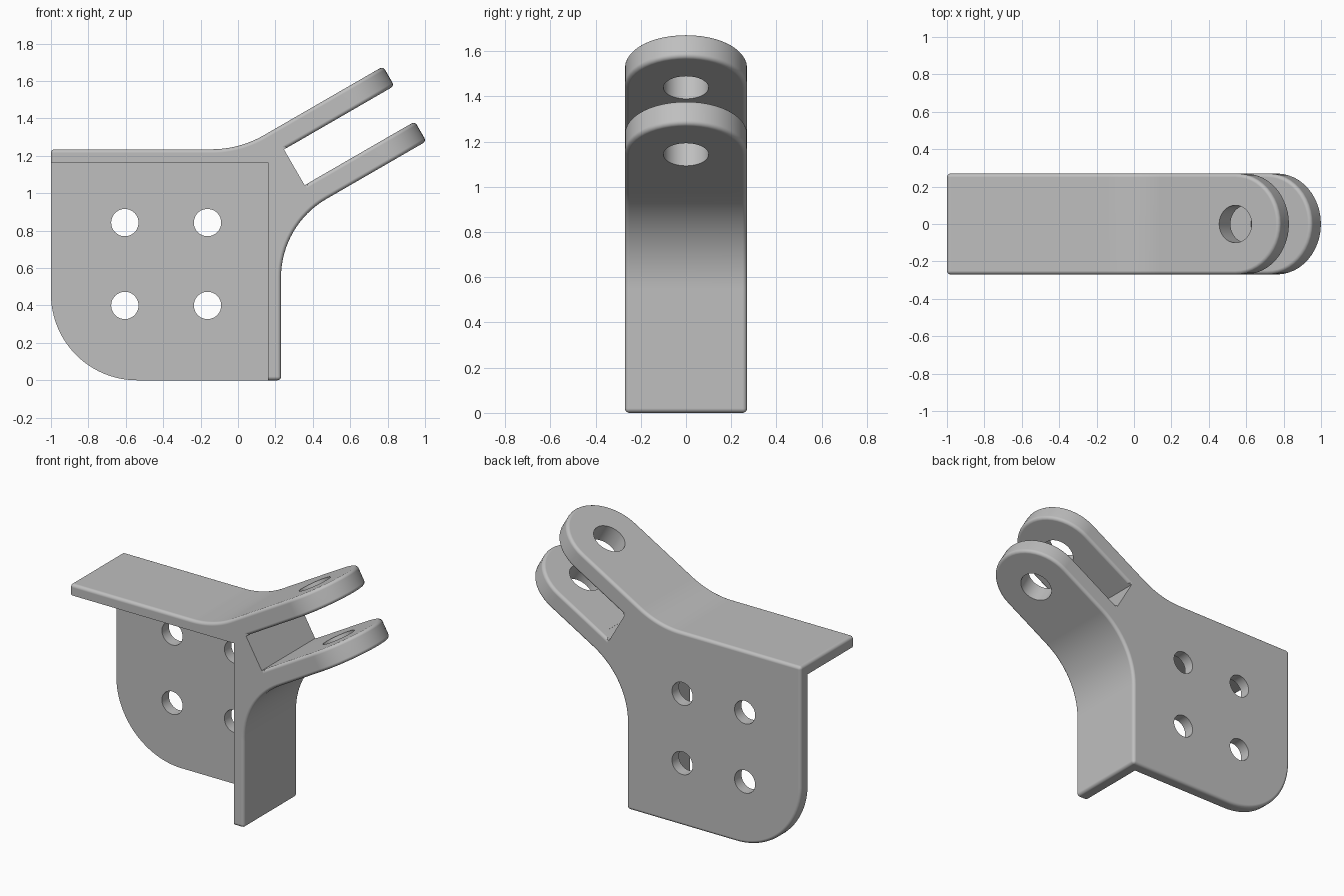
import bpy, bmesh, math
from mathutils import Vector, Matrix

if "Cube" in bpy.data.objects:
    bpy.data.objects.remove(bpy.data.objects["Cube"])

HALF = 0.27                      # half depth, also the lug end radius
TILT = math.radians(30)
U = Vector((math.cos(TILT), 0, math.sin(TILT)))     # along the lugs
N = Vector((math.sin(TILT), 0, -math.cos(TILT)))    # across the lugs
A = Vector((0.542, 0, 1.543))                       # pin axis on the upper lug
LUG, GAP, SPAN = 0.12, 0.34, 0.462


def lug_point(s, t):
    p = A + U * s + N * t
    return (p.x, p.z)


def fillet(prev, corner, nxt, r, steps=16):
    """Points of a tangent arc that rounds one profile corner."""
    c = Vector(corner)
    a, b = (Vector(prev) - c).normalized(), (Vector(nxt) - c).normalized()
    half = a.angle(b) / 2
    centre = c + (a + b).normalized() * (r / math.sin(half))
    start = c + a * (r / math.tan(half)) - centre
    end = c + b * (r / math.tan(half)) - centre
    sweep = start.angle(end)
    return [tuple(centre + (start * math.sin(sweep * (1 - i / steps))
                            + end * math.sin(sweep * i / steps)) / math.sin(sweep))
            for i in range(steps + 1)]


def prism(points, y0, y1):
    bm = bmesh.new()
    face = bm.faces.new([bm.verts.new((x, y0, z)) for x, z in points])
    new = bmesh.ops.extrude_face_region(bm, geom=[face])["geom"]
    bmesh.ops.translate(bm, vec=(0, y1 - y0, 0),
                        verts=[v for v in new if isinstance(v, bmesh.types.BMVert)])
    bmesh.ops.recalc_face_normals(bm, faces=bm.faces)
    return bm


def to_object(bm, name):
    mesh = bpy.data.meshes.new(name)
    bm.to_mesh(mesh)
    bm.free()
    obj = bpy.data.objects.new(name, mesh)
    bpy.context.collection.objects.link(obj)
    return obj


def cylinder(centre, axis, r, depth):
    bm = bmesh.new()
    turn = Vector(axis).to_track_quat('Z', 'Y').to_matrix().to_4x4()
    bmesh.ops.create_cone(bm, cap_ends=True, segments=48, radius1=r, radius2=r,
                          depth=depth, matrix=Matrix.Translation(centre) @ turn)
    return bm


# Side profile with the forked arm
top_left, bottom_left, bottom_right = (-1, 1.235), (-1, 0), (0.23, 0)
top_bend = (A.x - (A.z - 1.235) / math.tan(TILT), 1.235)
low = lug_point(0, SPAN)
low_bend = (0.23, low[1] - (low[0] - 0.23) * math.tan(TILT))
outline = [top_left]
outline += fillet(top_left, top_bend, lug_point(0, 0), 0.56)
outline += [lug_point(*p) for p in ((0, 0), (0, LUG), (-0.39, LUG),
                                    (-0.39, GAP), (0, GAP), (0, SPAN))]
outline += fillet(low, low_bend, bottom_right, 0.485)
outline += [bottom_right]
outline += fillet(bottom_right, bottom_left, top_left, 0.46, 24)
body = prism(outline, -HALF, HALF)


# Round lug ends
def along(v):
    return (v.co - A).dot(U)


ends = [e for e in body.edges if all(abs(along(v)) < 1e-4 for v in e.verts)
        and abs(e.verts[0].co.y - e.verts[1].co.y) > HALF]
bmesh.ops.subdivide_edges(body, edges=ends, cuts=23, use_grid_fill=True)
for v in body.verts:
    if abs(along(v)) < 1e-4:
        turn = v.co.y / HALF * math.pi / 2
        v.co += U * (HALF * math.cos(turn))
        v.co.y = HALF * math.sin(turn)
body.normal_update()

# Soft outer edges
rims = [e for e in body.edges if e.is_convex and e.calc_face_angle(0) > math.radians(40)]
bmesh.ops.bevel(body, geom=rims, offset=0.02, offset_type='OFFSET', segments=5,
                profile=0.5, affect='EDGES', clamp_overlap=False)
bmesh.ops.recalc_face_normals(body, faces=body.faces)
bracket = to_object(body, "bracket")

# Crisp cuts: slot end, open pocket, pin hole and screw holes
eps = 0.0005
cutters = [
    prism([lug_point(*p) for p in ((-0.411, LUG - eps), (-0.35, LUG - eps),
                                   (-0.35, GAP + eps), (-0.411, GAP + eps))], -0.3, 0.3),
    prism([(-1.1, -0.1), (0.16, -0.1), (0.16, 1.165), (-1.1, 1.165)], -0.3, 0.2),
    cylinder(A + N * SPAN / 2, N, 0.1, 0.7),
]
for x in (-0.605, -0.163):
    for z in (0.4, 0.843):
        cutters.append(cylinder((x, 0.25, z), (0, 1, 0), 0.073, 0.3))

bpy.ops.object.select_all(action='DESELECT')
bpy.context.view_layer.objects.active = bracket
bracket.select_set(True)
for bm in cutters:
    cutter = to_object(bm, "cutter")
    cutter.hide_render = True
    mod = bracket.modifiers.new("cut", 'BOOLEAN')
    mod.operation, mod.solver, mod.object = 'DIFFERENCE', 'EXACT', cutter
    bpy.ops.object.modifier_apply(modifier=mod.name)
    bpy.data.objects.remove(cutter)

# Finish
grey = bpy.data.materials.new("plain grey")
grey.use_nodes = True
colour = (0.52, 0.52, 0.52, 1)
grey.diffuse_color = colour
grey.node_tree.nodes["Principled BSDF"].inputs["Base Color"].default_value = colour
bracket.data.materials.clear()
bracket.data.materials.append(grey)
bpy.ops.object.shade_smooth_by_angle(angle=math.radians(30))
weighted = bracket.modifiers.new("flat faces", 'WEIGHTED_NORMAL')
weighted.keep_sharp = True
